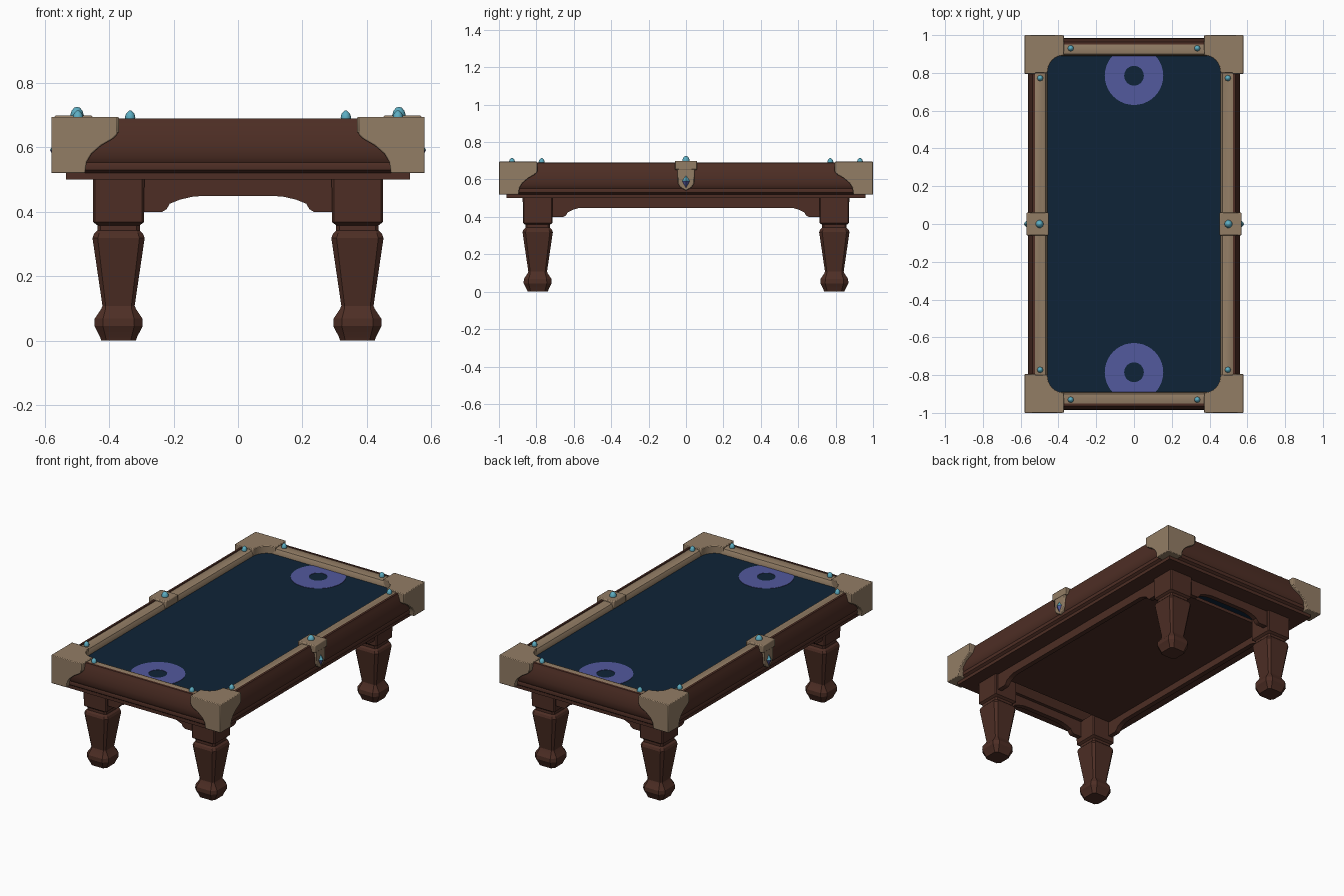
import bpy, bmesh, math

if "Cube" in bpy.data.objects:
    bpy.data.objects.remove(bpy.data.objects["Cube"])


def mat(name, rgb):
    m = bpy.data.materials.new(name)
    m.diffuse_color = (*rgb, 1)
    m.use_nodes = True
    m.node_tree.nodes["Principled BSDF"].inputs["Base Color"].default_value = m.diffuse_color
    return m


WOOD = mat("dark wood", (0.075, 0.027, 0.018))
TAN = mat("tan trim", (0.29, 0.205, 0.13))
CLOTH = mat("navy cloth", (0.0045, 0.0175, 0.038))
RING = mat("purple", (0.085, 0.10, 0.34))
GEM = mat("light blue gem", (0.11, 0.42, 0.54))


def finish(bm, name, mats, bevel=0, angle=35, rule=None):
    bmesh.ops.recalc_face_normals(bm, faces=bm.faces[:])
    for f in bm.faces:
        f.smooth = True
        if rule:
            f.material_index = rule(f)
    me = bpy.data.meshes.new(name)
    bm.to_mesh(me)
    bm.free()
    for m in mats:
        me.materials.append(m)
    me.set_sharp_from_angle(angle=math.radians(angle))
    ob = bpy.data.objects.new(name, me)
    bpy.context.collection.objects.link(ob)
    if bevel:
        b = ob.modifiers.new("Bevel", 'BEVEL')
        b.width, b.segments, b.limit_method = bevel, 2, 'ANGLE'
    return ob


def loft(bm, loops, closed=False, caps=True):
    """Skin equal-length point loops."""
    vs = [[bm.verts.new(p) for p in lp] for lp in loops]
    n = len(vs[0])
    for i in range(len(vs) if closed else len(vs) - 1):
        a, b = vs[i], vs[(i + 1) % len(vs)]
        for j in range(n):
            bm.faces.new((a[j], a[(j + 1) % n], b[(j + 1) % n], b[j]))
    if caps and not closed:
        bm.faces.new(vs[0])
        bm.faces.new(vs[-1])


def prism(bm, pts, axis, lo, hi):
    """Extrude a 2D outline along an axis (0=x, 1=y, 2=z)."""
    def place(p, d):
        q = list(p)
        q.insert(axis, d)
        return q
    loft(bm, [[place(p, lo) for p in pts], [place(p, hi) for p in pts]])


def rect_ring(name, profile, extra, m, angle=35):
    """Sweep an (x, z) section round the table; y = x + extra."""
    bm = bmesh.new()
    loops = [[(sx * x, sy * (x + extra), z) for sx, sy in ((1, 1), (-1, 1), (-1, -1), (1, -1))]
             for x, z in profile]
    loft(bm, loops, closed=True)
    return finish(bm, name, [m], angle=angle)


def box(name, x, y, z0, z1, m):
    bm = bmesh.new()
    prism(bm, [(-x, -y), (x, -y), (x, y), (-x, y)], 2, z0, z1)
    return finish(bm, name, [m])


def lathe(name, profile, cx, cy, n, m):
    bm = bmesh.new()
    loft(bm, [[(cx + r * math.cos(2 * math.pi * k / n), cy + r * math.sin(2 * math.pi * k / n), z)
               for k in range(n)] for r, z in profile])
    return finish(bm, name, [m], angle=50)


# Moulded wooden body and tan cushions
rect_ring("wood_frame", [(0.45, 0.64), (0.52, 0.675), (0.525, 0.69), (0.538, 0.689), (0.545, 0.668),
                         (0.548, 0.66), (0.556, 0.63), (0.56, 0.60), (0.558, 0.57), (0.548, 0.553),
                         (0.552, 0.545), (0.55, 0.53), (0.535, 0.52), (0.535, 0.50), (0.38, 0.50)],
          0.425, WOOD)
rect_ring("cushions", [(0.458, 0.645), (0.46, 0.668), (0.468, 0.681), (0.482, 0.687),
                       (0.515, 0.688), (0.527, 0.683), (0.527, 0.645)], 0.432, TAN)

# Playing surface, underside panel
box("cloth", 0.475, 0.92, 0.63, 0.65, CLOTH)
box("underside_panel", 0.41, 0.71, 0.49, 0.51, WOOD)

# Painted rings, clipped at the end cushions
for s, end in ((1, "back"), (-1, "front")):
    bm = bmesh.new()
    N = 40
    loops = []
    for r, z in ((0.052, 0.649), (0.052, 0.652), (0.155, 0.652), (0.155, 0.649)):
        loops.append([(r * math.cos(2 * math.pi * k / N),
                       s * min(0.785 + r * math.sin(2 * math.pi * k / N), 0.897), z) for k in range(N)])
    loft(bm, loops, closed=True)
    finish(bm, end + "_cloth_ring", [RING])

# Corner caps: top plate plus two curved-edge side plates
arc = [(0.375 + 0.082 * math.cos(a), 0.805 + 0.087 * math.sin(a))
       for a in [math.pi / 2 * k / 8 for k in range(9)]]
plan = [(0.37, 0.998), (0.58, 0.998), (0.58, 0.80), (0.457, 0.80)] + arc + [(0.37, 0.892)]
side = [(0.0, 0.695), (0.0, 0.64), (0.015, 0.626), (0.05, 0.606), (0.08, 0.58), (0.095, 0.555),
        (0.1, 0.52), (0.205, 0.52), (0.205, 0.695)]
for sx, lr in ((1, "right"), (-1, "left")):
    for sy, fb in ((1, "back"), (-1, "front")):
        bm = bmesh.new()
        prism(bm, [(sx * x, sy * y) for x, y in plan], 2, 0.645, 0.695)
        prism(bm, [(sx * (0.375 + a), z) for a, z in side], 1, sy * 0.945, sy * 1.0)
        prism(bm, [(sy * (0.795 + a), z) for a, z in side], 0, sx * 0.52, sx * 0.58)
        finish(bm, f"{fb}_{lr}_corner_cap", [TAN], bevel=0.004)

        # Leg: stacked chamfered squares
        bm = bmesh.new()
        cx, cy = sx * 0.371, sy * 0.793
        loops = []
        for h, z, c in ((0.054, 0, .3), (0.058, 0.012, .3), (0.075, 0.045, .35), (0.074, 0.068, .35),
                        (0.054, 0.098, .25), (0.050, 0.108, .2), (0.081, 0.318, .2), (0.076, 0.332, .2),
                        (0.066, 0.342, .15), (0.066, 0.358, .15), (0.079, 0.368, .08), (0.080, 0.505, .08)):
            k = h * (1 - c)
            loops.append([(cx + a, cy + b, z) for a, b in
                          ((h, -k), (h, k), (k, h), (-k, h), (-h, k), (-h, -k), (-k, -h), (k, -h))])
        loft(bm, loops)
        finish(bm, f"{fb}_{lr}_leg", [WOOD], angle=25)

        # Small studs on the cushions
        for tag, px, py in (("end", 0.335, 0.93), ("side", 0.497, 0.772)):
            lathe(f"{fb}_{lr}_{tag}_stud", [(0.014, 0.68), (0.016, 0.694), (0.013, 0.705), (0.003, 0.715)],
                  sx * px, sy * py, 8, GEM)

# Aprons with stepped brackets at the legs
for s, fb, lr in ((1, "back", "right"), (-1, "front", "left")):
    half = [(0.37, 0.505), (0.37, 0.40), (0.235, 0.40), (0.222, 0.408), (0.212, 0.425),
            (0.18, 0.438), (0.14, 0.447), (0.11, 0.449)]
    bm = bmesh.new()
    prism(bm, half + [(-x, z) for x, z in reversed(half)], 1, s * 0.825, s * 0.855)
    finish(bm, fb + "_apron", [WOOD])
    half = [(0.79, 0.505), (0.79, 0.40), (0.655, 0.40), (0.642, 0.408), (0.632, 0.425), (0.60, 0.44),
            (0.57, 0.448)]
    bm = bmesh.new()
    prism(bm, half + [(-y, z) for y, z in reversed(half)], 0, s * 0.405, s * 0.435)
    finish(bm, lr + "_apron", [WOOD])

    # Middle saddle with hanging shield
    bm = bmesh.new()
    prism(bm, [(s * 0.452, -0.06), (s * 0.57, -0.06), (s * 0.57, 0.06), (s * 0.452, 0.06)], 2, 0.652, 0.699)
    shield = [(0.046, 0.68), (0.044, 0.58), (0.03, 0.558), (0.0, 0.54), (-0.03, 0.558),
              (-0.044, 0.58), (-0.046, 0.68)]
    prism(bm, shield, 0, s * 0.53, s * 0.567)
    finish(bm, lr + "_middle_saddle", [TAN], bevel=0.005)

    # Diamond on the shield, pale upper facets and purple lower facets
    bm = bmesh.new()
    rim = [bm.verts.new((s * 0.565, y, z)) for y, z in ((0, 0.625), (0.023, 0.592), (0, 0.55), (-0.023, 0.592))]
    tip = bm.verts.new((s * 0.584, 0, 0.592))
    for k in range(4):
        bm.faces.new((rim[k], rim[(k + 1) % 4], tip))
    bm.faces.new(rim)
    finish(bm, lr + "_shield_gem", [GEM, RING], angle=10,
           rule=lambda f: 0 if f.calc_center_median().z > 0.592 else 1)

    # Large gem on top of the saddle
    lathe(lr + "_top_gem", [(0.018, 0.69), (0.021, 0.70), (0.017, 0.714), (0.009, 0.723), (0.002, 0.726)],
          s * 0.5, 0, 10, GEM)
